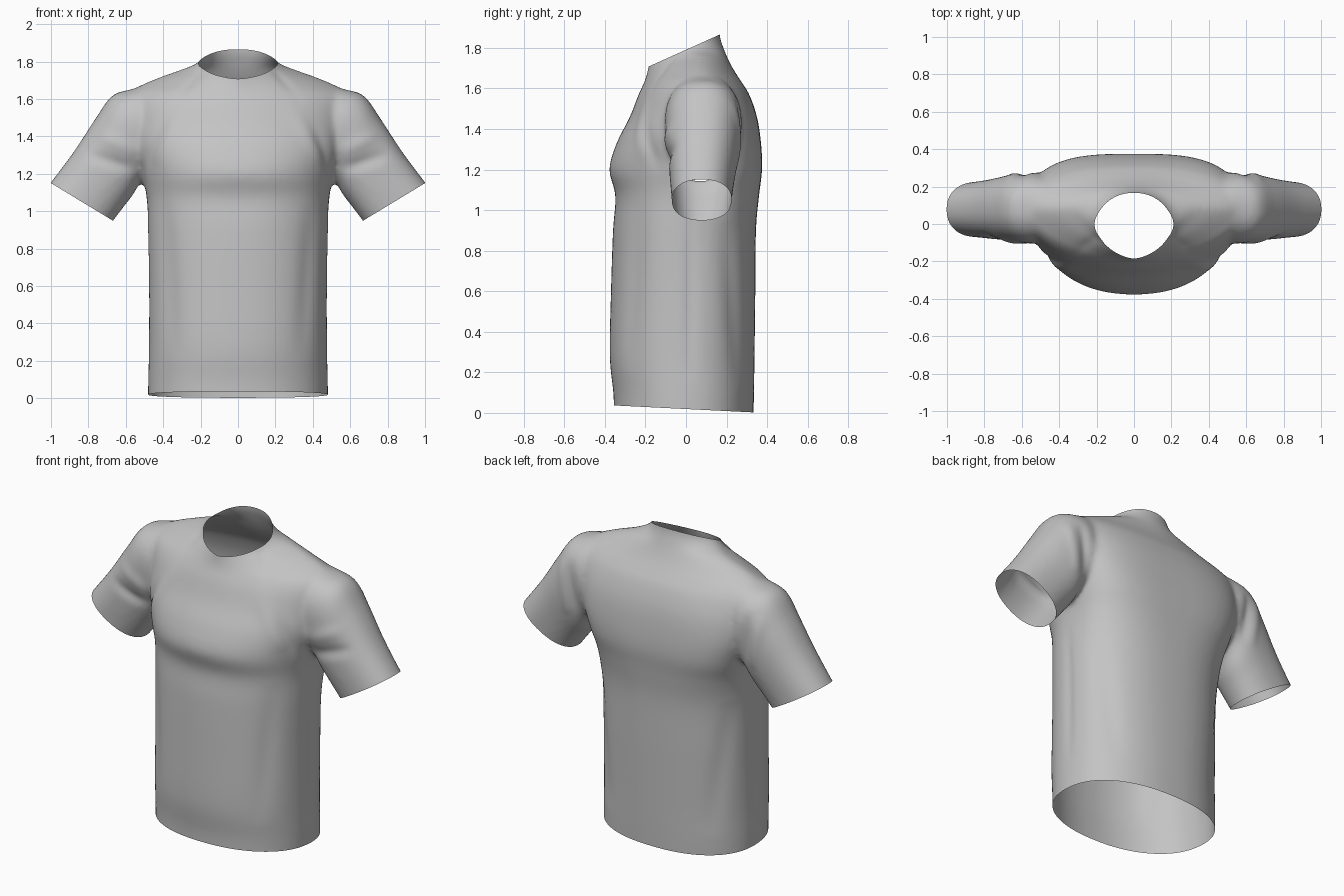
import bpy, bmesh, math
from mathutils import Vector
from mathutils.geometry import intersect_point_line

old = bpy.data.objects.get("Cube")
if old:
    bpy.data.objects.remove(old, do_unlink=True)

SIDES = 72


def spow(v, e):
    return math.copysign(abs(v) ** e, v)


def smooth_rows(rows, steps):
    """Catmull-Rom interpolation of rows of numbers."""
    out = []
    for i in range(len(rows) - 1):
        a, b, c, d = (rows[max(0, min(len(rows) - 1, i + k))] for k in (-1, 0, 1, 2))
        for s in range(steps):
            t = s / steps
            out.append([q + 0.5 * t * (r - p + t * (2 * p - 5 * q + 4 * r - w + t * (3 * (q - r) + w - p)))
                        for p, q, r, w in zip(a, b, c, d)])
    return out + [list(rows[-1])]


def loft(bm, rings):
    """Closed solid through rings of points."""
    loops = [[bm.verts.new(p) for p in ring] for ring in rings]
    for a, b in zip(loops, loops[1:]):
        for i in range(SIDES):
            j = (i + 1) % SIDES
            bm.faces.new((a[i], a[j], b[j], b[i]))
    bm.faces.new(loops[0])
    bm.faces.new(loops[-1])


ANGLES = [2 * math.pi * i / SIDES for i in range(SIDES)]

# Torso: height, half width, front y, side y, back y, front and back squareness
TORSO = [
    (-.12, .48, -.355, 0, .33, 2.2, 2.3),
    (.08, .48, -.357, 0, .335, 2.2, 2.3),
    (.28, .477, -.376, 0, .338, 2.2, 2.3),
    (.60, .477, -.37, 0, .342, 2.2, 2.4),
    (.90, .482, -.36, 0, .345, 2.2, 2.5),
    (1.07, .488, -.348, .02, .36, 2.3, 2.8),
    (1.20, .515, -.378, .04, .375, 2.2, 3.2),
    (1.33, .555, -.342, .06, .37, 2.2, 3.2),
    (1.46, .58, -.277, .07, .35, 2.1, 2.9),
    (1.57, .60, -.234, .08, .312, 1.9, 2.4),
    (1.63, .59, -.206, .08, .275, 1.7, 2.1),
    (1.668, .53, -.194, .08, .25, 1.5, 1.9),
    (1.71, .435, -.186, .08, .225, 1.35, 1.8),
    (1.755, .31, -.182, .08, .203, 1.3, 1.8),
    (1.795, .215, -.18, .04, .187, 1.6, 2.0),
    (1.86, .18, -.175, 0, .167, 2.0, 2.2),
    (1.98, .18, -.175, 0, .165, 2.0, 2.2),
]

# Sleeve: top x, top z, bottom x, bottom z, front y, back y
SLEEVE = [
    (.38, 1.70, .28, 1.36, -.04, .20),
    (.57, 1.652, .43, 1.25, -.10, .27),
    (.675, 1.615, .515, 1.165, -.10, .27),
    (.765, 1.49, .56, 1.09, -.09, .26),
    (.88, 1.315, .61, 1.025, -.08, .24),
    (1.002, 1.152, .668, .948, -.07, .225),
    (1.09, 1.04, .72, .875, -.065, .22),
]


def torso_ring(row):
    z, w, yf, ys, yb, front, back = row
    ring = []
    for a in ANGLES:
        n, depth = (back, yb - ys) if math.sin(a) > 0 else (front, ys - yf)
        ring.append((w * spow(math.cos(a), 2 / n),
                     ys + depth * spow(math.sin(a), 2 / n), z))
    return ring


def sleeve_ring(row, side):
    tx, tz, bx, bz, yf, yb = row
    ring = []
    for a in ANGLES:
        t = 0.5 + 0.5 * spow(math.cos(a), 0.88)
        y = (yf + yb) / 2 + (yb - yf) / 2 * spow(math.sin(a), 0.88)
        ring.append((side * (bx + (tx - bx) * t), y, bz + (tz - bz) * t))
    return ring


# Body and sleeves fused into one skin
bm = bmesh.new()
loft(bm, [torso_ring(r) for r in smooth_rows(TORSO, 5)])
for side in (1, -1):
    loft(bm, [sleeve_ring(r, side) for r in smooth_rows(SLEEVE, 6)])
bmesh.ops.recalc_face_normals(bm, faces=bm.faces)
mesh = bpy.data.meshes.new("shirt")
bm.to_mesh(mesh)
bm.free()
shirt = bpy.data.objects.new("shirt", mesh)
bpy.context.collection.objects.link(shirt)
bpy.ops.object.select_all(action='DESELECT')
shirt.select_set(True)
bpy.context.view_layer.objects.active = shirt

fuse = shirt.modifiers.new("fuse", 'REMESH')
fuse.mode = 'VOXEL'
fuse.voxel_size = 0.015
soften = shirt.modifiers.new("soften", 'SMOOTH')
soften.factor = 0.5
soften.iterations = 9
for name in ("fuse", "soften"):
    bpy.ops.object.modifier_apply(modifier=name)

# Cloth folds: start, end, width, height (negative is a groove)
FOLDS = [
    ((.52, -.14, 1.18), (.40, -.25, 1.50), .04, -.012),
    ((.46, -.22, 1.25), (.28, -.24, 1.60), .05, .008),
    ((.50, -.10, 1.20), (.84, -.08, 1.32), .035, -.014),
    ((.52, -.10, 1.30), (.78, -.09, 1.42), .04, .010),
    ((.55, .27, 1.18), (.60, .27, 1.56), .03, -.012),
    ((.62, .26, 1.20), (.67, .24, 1.54), .03, .008),
    ((.18, -.06, 1.77), (.34, -.15, 1.54), .03, -.008),
    ((.40, -.24, 1.05), (.36, -.30, .20), .06, -.010),
    ((.44, .20, .95), (.36, .28, .12), .06, -.010),
    ((.48, .02, 1.05), (.48, .02, .15), .03, -.008),
]
bm = bmesh.new()
bm.from_mesh(shirt.data)
bm.normal_update()
shifts = []
for v in bm.verts:
    p = Vector((abs(v.co.x), v.co.y, v.co.z))
    push = 0
    for start, end, width, height in FOLDS:
        a, b = Vector(start), Vector(end)
        t = max(0, min(1, intersect_point_line(p, a, b)[1]))
        d = (p - a.lerp(b, t)).length
        push += height * 4 * t * (1 - t) * math.exp(-(d / width) ** 2)
    shifts.append(v.normal * push)
for v, shift in zip(bm.verts, shifts):
    v.co += shift


def trim(inside, point, normal):
    """Cut an opening through the chosen faces."""
    faces = [f for f in bm.faces if inside(f.calc_center_median())]
    geom = set(faces)
    for f in faces:
        geom.update(f.verts)
        geom.update(f.edges)
    bmesh.ops.bisect_plane(bm, geom=list(geom), dist=1e-5, plane_co=point,
                           plane_no=normal, clear_outer=True)


# Neck, hem and cuff openings
trim(lambda c: c.z > 1.6 and abs(c.x) < .3, (0, -.18, 1.71), (0, -.155, .345))
trim(lambda c: c.z < .3, (0, 0, .019), (0, -.05, -1))
for side in (1, -1):
    trim(lambda c: c.x * side > .58 and c.z > .7, (side * 1.0, 0, 1.15), (side * .2, 0, -.33))
bm.to_mesh(shirt.data)
bm.free()

# Plain grey cloth
cloth = bpy.data.materials.new("grey cloth")
cloth.use_nodes = True
grey = (.55, .55, .55, 1)
cloth.diffuse_color = grey
cloth.node_tree.nodes["Principled BSDF"].inputs["Base Color"].default_value = grey
shirt.data.materials.clear()
shirt.data.materials.append(cloth)
bpy.ops.object.shade_smooth()
